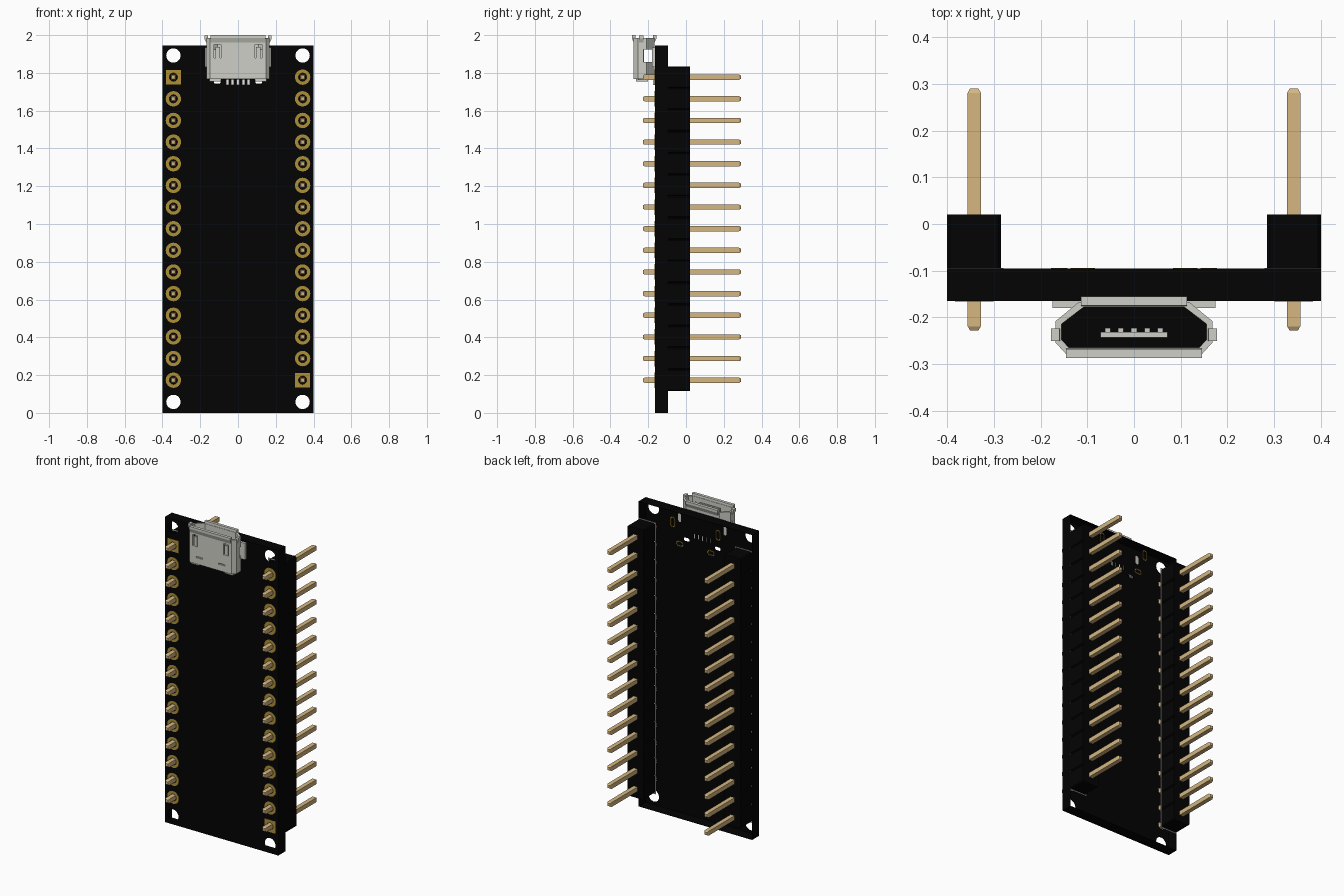
import bpy, bmesh, math

cube = bpy.data.objects.get("Cube")
if cube:
    bpy.data.objects.remove(cube)


def material(name, color, rough=0.6):
    m = bpy.data.materials.new(name)
    m.use_nodes = True
    m.diffuse_color = (*color, 1)
    bsdf = next(n for n in m.node_tree.nodes if n.type == 'BSDF_PRINCIPLED')
    bsdf.inputs["Base Color"].default_value = (*color, 1)
    bsdf.inputs["Roughness"].default_value = rough
    return m


BLACK = material("board black", (0.0009, 0.0009, 0.0009))
PLASTIC = material("header black", (0.001, 0.001, 0.001))
TAN = material("pin tan", (0.66, 0.47, 0.22))
GOLD = material("pad gold", (0.42, 0.28, 0.04))
STEEL = material("shell grey", (0.62, 0.62, 0.57))
WHITE = material("print white", (0.8, 0.8, 0.78))


def add(name, mesh, mat):
    if not mesh.materials:
        mesh.materials.append(mat)
    ob = bpy.data.objects.new(name, mesh)
    bpy.context.collection.objects.link(ob)
    return ob


def prism(name, loops, lo, hi, axis, mat):
    """Extrude flat outlines (extra loops are holes) from lo to hi along an axis."""
    cu = bpy.data.curves.new(name, 'CURVE')
    cu.dimensions, cu.fill_mode = '2D', 'BOTH'
    cu.extrude = (hi - lo) / 2
    for loop in loops:
        s = cu.splines.new('POLY')
        s.points.add(len(loop) - 1)
        for p, (a, b) in zip(s.points, loop):
            p.co = (a, b, 0, 1)
        s.use_cyclic_u = True
    tmp = bpy.data.objects.new(name, cu)
    bpy.context.collection.objects.link(tmp)
    dg = bpy.context.evaluated_depsgraph_get()
    mesh = bpy.data.meshes.new_from_object(tmp.evaluated_get(dg))
    bpy.data.objects.remove(tmp)
    mid = (lo + hi) / 2
    bm = bmesh.new()
    bm.from_mesh(mesh)
    bmesh.ops.remove_doubles(bm, verts=bm.verts, dist=1e-5)
    for v in bm.verts:
        a, b, c = v.co
        c += mid
        v.co = {'x': (c, a, b), 'y': (a, c, b), 'z': (a, b, c)}[axis]
    bmesh.ops.recalc_face_normals(bm, faces=bm.faces)
    for f in bm.faces:
        f.smooth = False
    bm.to_mesh(mesh)
    bm.free()
    return add(name, mesh, mat)


def rect(x0, x1, z0, z1):
    return [(x0, z0), (x1, z0), (x1, z1), (x0, z1)]


def circle(x, z, r, n=20):
    return [(x + r * math.cos(math.tau * i / n), z + r * math.sin(math.tau * i / n))
            for i in range(n)]


def oval(x, z, w, h):
    """Octagonal slot outline with half sizes w, h."""
    c = min(w, h) * 0.6
    return [(x - w, z - h + c), (x - w + c, z - h), (x + w - c, z - h), (x + w, z - h + c),
            (x + w, z + h - c), (x + w - c, z + h), (x - w + c, z + h), (x - w, z + h - c)]


def box(name, x0, x1, y0, y1, z0, z1, mat):
    return prism(name, [rect(x0, x1, z0, z1)], y0, y1, 'y', mat)


def mirrored(pts):
    return pts + [(-x, y) for x, y in reversed(pts)]


FRONT, BACK, SKIN = -0.165, -0.095, 0.001
PIN_X, PITCH, FIRST = 0.342, 0.1146, 0.173
pin_z = [FIRST + PITCH * i for i in range(15)]
slots = [(s * x, z, w, h) for s in (-1, 1)
         for x, z, w, h in ((0.16, 1.878, 0.018, 0.034), (0.11, 1.752, 0.026, 0.017))]
tail_x = [(i - 2) * 0.028 for i in range(5)]

# Circuit board: a thin front sheet with holes and slots, and a rim around it
holes = [circle(s * PIN_X, z, 0.038, 28) for s in (-1, 1) for z in (0.058, 1.892)]
holes += [circle(s * PIN_X, z, 0.022, 12) for s in (-1, 1) for z in pin_z]
holes += [oval(x, z, w - 0.006, h - 0.006) for x, z, w, h in slots]
holes += [rect(x - 0.004, x + 0.004, 1.773, 1.803) for x in tail_x]
prism("board_sheet", [rect(-0.4, 0.4, 0, 1.945)] + holes, FRONT, FRONT + 0.002, 'y', BLACK)
prism("board_rim", [rect(-0.4, 0.4, 0, 1.945), rect(-0.398, 0.398, 0.002, 1.943)],
      FRONT, BACK, 'y', BLACK)

# One square pin with tapered ends, shared by all positions
bm = bmesh.new()
rings = []
for y, h in ((-0.228, 0.009), (-0.219, 0.014), (0.281, 0.014), (0.29, 0.009)):
    rings.append([bm.verts.new((x, y, z)) for x, z in rect(-h, h, -h, h)])
for a, b in zip(rings, rings[1:]):
    for i in range(4):
        bm.faces.new((a[i], a[(i + 1) % 4], b[(i + 1) % 4], b[i]))
bm.faces.new(rings[0])
bm.faces.new(rings[-1])
bmesh.ops.recalc_face_normals(bm, faces=bm.faces)
pin_mesh = bpy.data.meshes.new("pin")
bm.to_mesh(pin_mesh)
bm.free()

for s, side in ((-1, "right"), (1, "left")):
    # Header strip, notched between neighbouring pins
    half, n = PITCH / 2, 0.006
    inner, outer = [], []
    for i, z in enumerate(pin_z):
        for edge, x, d in ((inner, 0.285, n), (outer, 0.4, -n)):
            notch = [(s * (x + d), z - half), (s * x, z - half + n),
                     (s * x, z + half - n), (s * (x + d), z + half)]
            edge += notch if i == 0 else notch[1:]
    prism(side + "_header", [inner + outer[::-1]], BACK + 0.001, 0.02, 'y', PLASTIC)
    # Printed line around the open sides of the strip
    z0, z1, w = pin_z[0] - half, pin_z[-1] + half, 0.006
    line = [(0.4, z0 - w), (0.279, z0 - w), (0.279, z1 + w), (0.4, z1 + w),
            (0.4, z1), (0.285, z1), (0.285, z0), (0.4, z0)]
    prism(side + "_print_line", [[(s * x, z) for x, z in line]], BACK, BACK + SKIN, 'y', WHITE)
    # Pins and pads; the first pad of each row is square
    square = pin_z[-1] if s < 0 else pin_z[0]
    for z in pin_z:
        pin = add(side + "_pin", pin_mesh, TAN)
        pin.location = (s * PIN_X, 0, z)
        ring = circle(s * PIN_X, z, 0.041, 16)
        if z == square:
            ring = rect(s * PIN_X - 0.039, s * PIN_X + 0.039, z - 0.039, z + 0.039)
        hole = circle(s * PIN_X, z, 0.022, 12)
        prism(side + "_pad", [ring, hole], FRONT - SKIN, FRONT, 'y', GOLD)

# Slot pads of the connector on the back plane
for x, z, w, h in slots:
    prism("slot_pad", [oval(x, z, w, h), oval(x, z, w - 0.008, h - 0.008)],
          BACK, BACK + SKIN, 'y', GOLD)

# Connector shell: tube with side windows and front latch slots
bore = mirrored([(0.108, -0.178), (0.155, -0.214), (0.155, -0.248), (0.14, -0.264)])
shell = prism("connector_shell", [
    mirrored([(0.118, -0.167), (0.168, -0.208), (0.168, -0.254), (0.147, -0.277)]), bore],
    1.768, 1.985, 'z', STEEL)
cutters = [box("side_window_cutter", -0.2, 0.2, -0.226, -0.18, 1.857, 1.923, STEEL)]
for s in (-1, 1):
    cutters.append(box("latch_slot_cutter", s * 0.108 - 0.018, s * 0.108 + 0.018,
                       -0.3, -0.25, 1.878, 1.95, STEEL))
    cutters.append(box("seam_cutter", s * 0.08 - 0.022, s * 0.08 + 0.022,
                       -0.3, -0.27, 1.808, 1.816, STEEL))
for c in cutters:
    mod = shell.modifiers.new("cut", 'BOOLEAN')
    mod.operation, mod.solver, mod.object = 'DIFFERENCE', 'EXACT', c
    c.hide_render = True
    c.hide_viewport = True

# Flared lips around the mouth
prism("front_lip", [[(-0.264, 1.96), (-0.277, 1.96), (-0.287, 1.985), (-0.287, 2.0),
                     (-0.268, 2.0)]], -0.146, 0.146, 'x', STEEL)
prism("back_lip", [[(-0.178, 1.96), (-0.167, 1.96), (-0.155, 1.985), (-0.155, 2.0),
                    (-0.174, 2.0)]], -0.113, 0.113, 'x', STEEL)
for s, side in ((-1, "right"), (1, "left")):
    prism(side + "_lip", [[(s * x, z) for x, z in (
        (0.155, 1.96), (0.168, 1.96), (0.178, 1.982), (0.178, 1.997), (0.16, 1.997))]],
        -0.25, -0.224, 'y', STEEL)
    # Spring latch finger inside each slot, mounting tab and foot
    box(side + "_latch_finger", s * 0.108 - 0.012, s * 0.108 + 0.012,
        -0.274, -0.264, 1.87, 1.938, STEEL)
    box(side + "_mounting_tab", *sorted((s * 0.11, s * 0.174)), -0.18, FRONT,
        1.83, 1.935, STEEL)
    box(side + "_rear_foot", *sorted((s * 0.09, s * 0.15)), -0.265, -0.2, 1.755, 1.77, STEEL)

# Insulator, tongue, contacts and solder tails
prism("insulator", [bore], 1.766, 1.855, 'z', PLASTIC)
box("tongue", -0.072, 0.072, -0.243, -0.231, 1.84, 1.97, STEEL)
for x in tail_x:
    box("contact", x - 0.006, x + 0.006, -0.232, -0.223, 1.84, 1.96, STEEL)
    box("solder_tail", x - 0.008, x + 0.008, -0.176, FRONT, 1.736, 1.805, WHITE)
